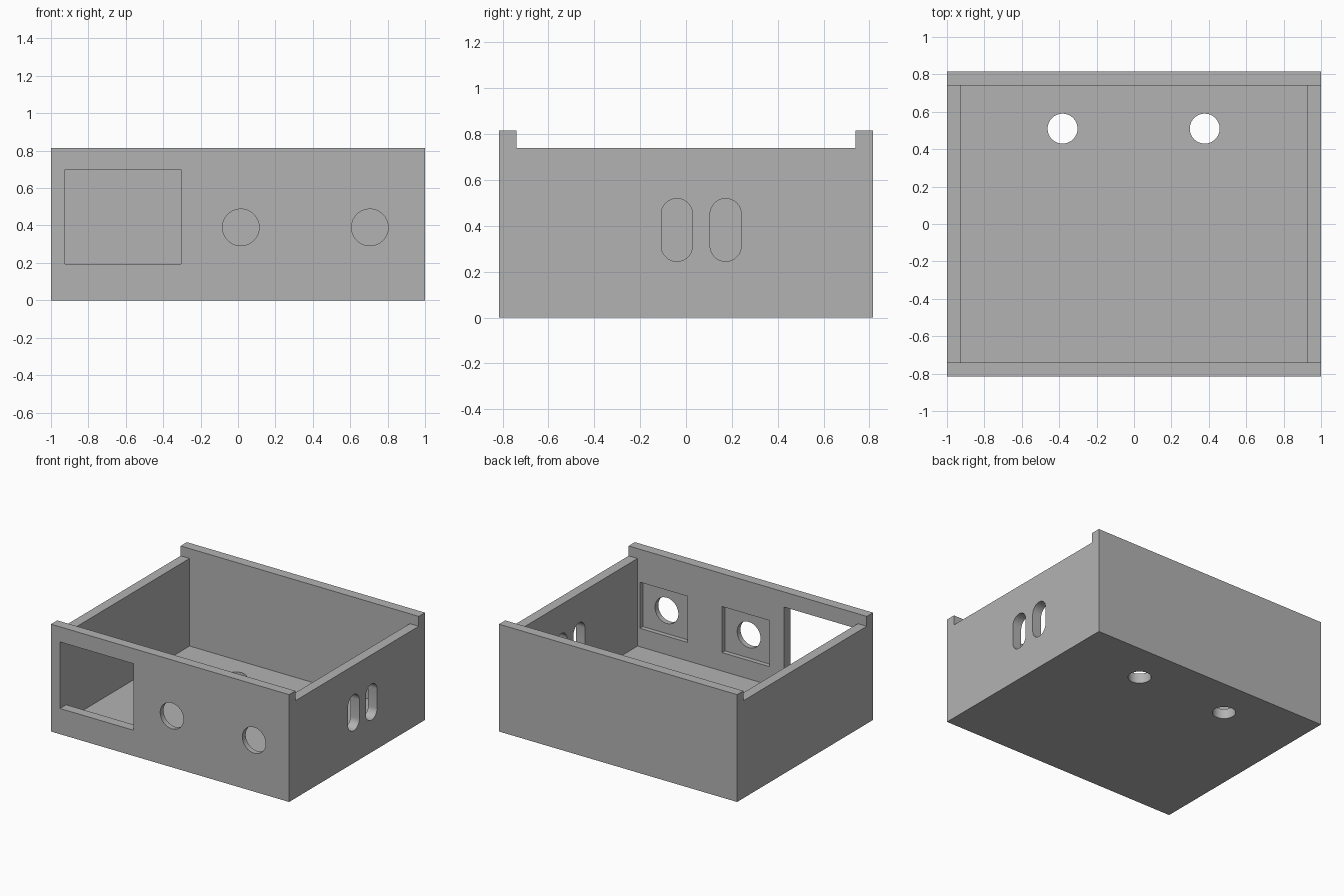
import bpy
import bmesh
from math import cos, sin, pi, radians
from mathutils import Vector

cube = bpy.data.objects.get("Cube")
if cube:
    bpy.data.objects.remove(cube, do_unlink=True)

W, D, H = 1.0, 0.815, 0.815      # half width, half depth, full height
T = 0.075                        # wall and floor thickness
SIDE_H = H - T                   # side walls stop below the front and back

grey = bpy.data.materials.new("plain grey")
grey.use_nodes = True
colour = (0.45, 0.45, 0.45, 1)
grey.diffuse_color = colour
grey.node_tree.nodes["Principled BSDF"].inputs["Base Color"].default_value = colour


def prism(name, profile, axis, start, end):
    """Extrude a 2D outline along one axis; outline takes the other two in order."""
    bm = bmesh.new()
    verts = []
    for a, b in profile:
        co = [a, b]
        co.insert(axis, start)
        verts.append(bm.verts.new(co))
    face = bm.faces.new(verts)
    side = bmesh.ops.extrude_face_region(bm, geom=[face])["geom"]
    move = Vector((0, 0, 0))
    move[axis] = end - start
    bmesh.ops.translate(bm, vec=move, verts=[v for v in side if isinstance(v, bmesh.types.BMVert)])
    bmesh.ops.recalc_face_normals(bm, faces=bm.faces)
    mesh = bpy.data.meshes.new(name)
    bm.to_mesh(mesh)
    bm.free()
    obj = bpy.data.objects.new(name, mesh)
    bpy.context.collection.objects.link(obj)
    return obj


def rect(a0, a1, b0, b1):
    return [(a0, b0), (a1, b0), (a1, b1), (a0, b1)]


def slot(a, b, r, half=0.0, n=48):
    """Circle, or an upright rounded slot when half is above zero."""
    pts = []
    for i in range(n):
        t = 2 * pi * (i + 0.5) / n
        pts.append((a + r * cos(t), b + r * sin(t) + (half if sin(t) > 0 else -half)))
    return pts


def cut(body, profile, axis, start, end):
    cutter = prism("cutter", profile, axis, start, end)
    cutter.hide_render = True
    mod = body.modifiers.new("cut", "BOOLEAN")
    mod.operation = "DIFFERENCE"
    mod.solver = "EXACT"
    mod.object = cutter
    bpy.context.view_layer.objects.active = body
    bpy.ops.object.modifier_apply(modifier=mod.name)
    bpy.data.objects.remove(cutter, do_unlink=True)


# Enclosure with raised front and back walls
outline = [(-D, 0), (D, 0), (D, H), (D - T, H), (D - T, SIDE_H),
           (T - D, SIDE_H), (T - D, H), (-D, H)]
body = prism("enclosure_body", outline, 0, -W, W)
body.data.materials.append(grey)

# Open interior
cut(body, rect(T - W, W - T, T - D, D - T), 2, T, H + 0.2)

# Square window in the front wall, flush with the side wall
cut(body, rect(T - W, -0.305, 0.195, 0.70), 1, -D - 0.1, -D + T + 0.05)

# Round front holes, each with a square recess inside
for x in (0.015, 0.705):
    cut(body, rect(x - 0.2, x + 0.2, 0.215, 0.565), 1, -D + 0.04, -D + T + 0.05)
    cut(body, slot(x, 0.39, 0.098), 1, -D - 0.1, -D + T + 0.05)

# Upright slots in the left wall
for y in (-0.04, 0.173):
    cut(body, slot(y, 0.382, 0.068, 0.069), 0, W - T - 0.05, W + 0.1)

# Floor holes
for x in (-0.382, 0.378):
    cut(body, slot(x, 0.51, 0.08), 2, -0.1, T + 0.05)

bpy.ops.object.select_all(action="DESELECT")
body.select_set(True)
bpy.context.view_layer.objects.active = body
bpy.ops.object.shade_smooth_by_angle(angle=radians(30))
